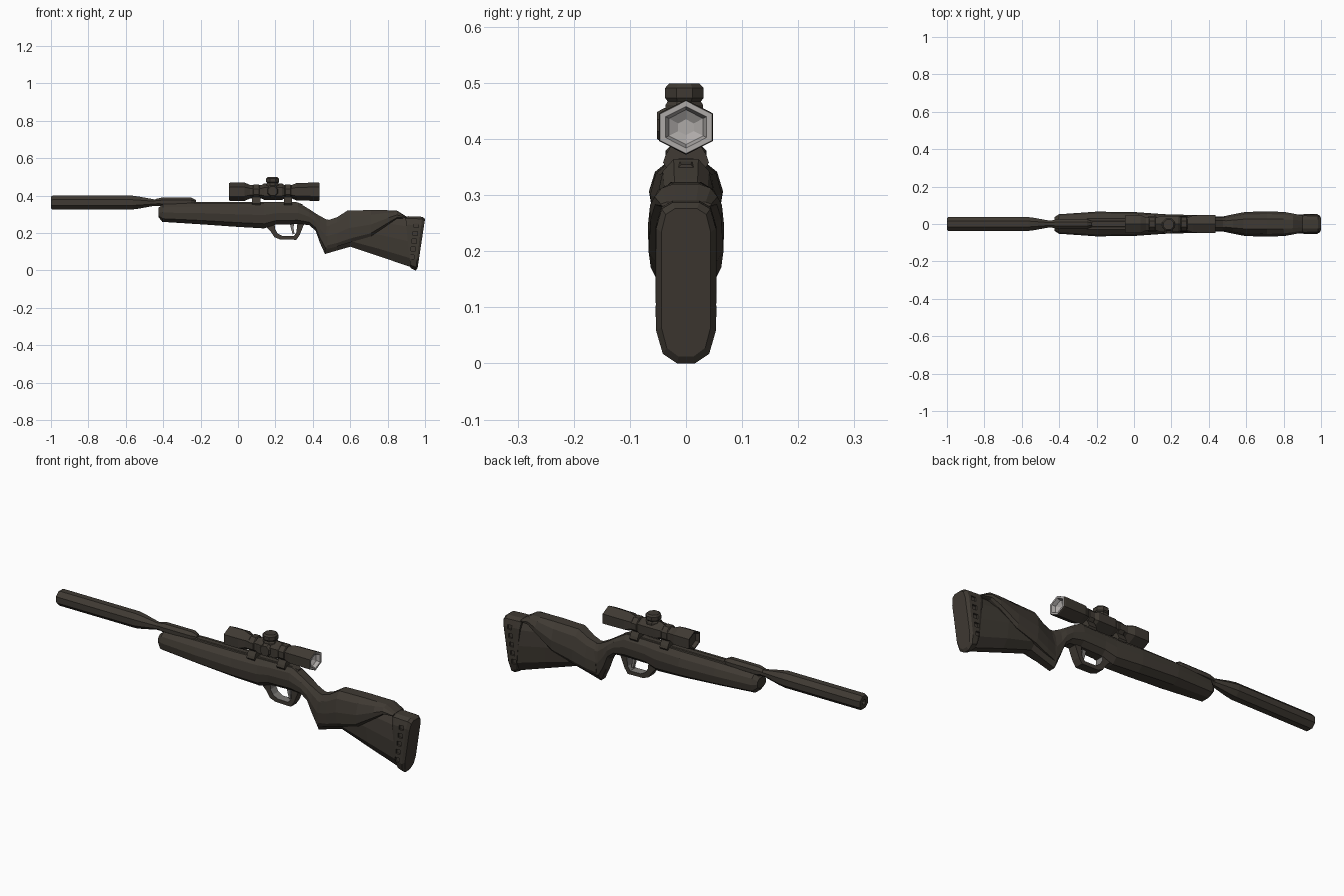
import bpy, bmesh, math
from mathutils import Vector


def material(name, rgb):
    m = bpy.data.materials.new(name)
    m.diffuse_color = (*rgb, 1)
    return m


DARK = material("dark_brown_black", (0.050, 0.042, 0.033))
METAL = material("worn_grey_metal", (0.20, 0.19, 0.18))
GLASS = material("pale_grey_glass", (0.42, 0.40, 0.39))


def finish(name, bm, mats):
    bmesh.ops.recalc_face_normals(bm, faces=bm.faces)
    me = bpy.data.meshes.new(name)
    bm.to_mesh(me)
    bm.free()
    for m in mats:
        me.materials.append(m)
    ob = bpy.data.objects.new(name, me)
    bpy.context.collection.objects.link(ob)
    return ob


def bridge(name, rings, mats=(DARK,), seg_mats=None, cap_mats=(0, 0)):
    """Skin a list of point rings, capping both ends."""
    bm = bmesh.new()
    vs = [[bm.verts.new(p) for p in r] for r in rings]
    n = len(vs[0])
    for s, (a, b) in enumerate(zip(vs, vs[1:])):
        for i in range(n):
            j = (i + 1) % n
            f = bm.faces.new((a[i], a[j], b[j], b[i]))
            f.material_index = seg_mats[s] if seg_mats else 0
    for ring, mi in zip((vs[0], vs[-1]), cap_mats):
        bm.faces.new(ring).material_index = mi
    return finish(name, bm, mats)


def loft(name, stations, half):
    """Station: bottom x, bottom z, top x, top z, half width. half: (width, height) fractions."""
    outline = list(half) + [(-w, h) for w, h in reversed(half)]
    rings = [[(xb + (xt - xb) * h, w * hw, zb + (zt - zb) * h) for w, h in outline]
             for xb, zb, xt, zt, hw in stations]
    return bridge(name, rings)


def lathe(name, profile, cz, sides=8, turn=0.5, sy=1.0, **kw):
    """Turn (x, radius) pairs about a line along x."""
    rings = []
    for x, r in profile:
        angs = [2 * math.pi * (i + turn) / sides for i in range(sides)]
        rings.append([(x, r * sy * math.sin(a), cz + r * math.cos(a)) for a in angs])
    return bridge(name, rings, **kw)


def upright(name, profile, cx, cy, base, axis, sides=8):
    """Turn (distance, radius) pairs about a line along the given axis."""
    q = Vector((0, 0, 1)).rotation_difference(Vector(axis))
    rings = []
    for d, r in profile:
        angs = [2 * math.pi * (i + 0.5) / sides for i in range(sides)]
        rings.append([Vector((cx, cy, base)) + q @ Vector((r * math.cos(a), r * math.sin(a), d))
                      for a in angs])
    return bridge(name, rings)


def prism(name, pts, hw, mats=(DARK,)):
    """Extrude an x-z outline across y."""
    return bridge(name, [[(x, y, z) for x, z in pts] for y in (-hw, hw)], mats)


# Stock: fore-end, pistol grip and lower butt in one loft
STOCK = [(0.45, 1), (0.84, 0.82), (1, 0.52), (0.9, 0.18), (0.42, 0)]
loft("stock", [
    (-0.425, 0.285, -0.425, 0.335, 0.036),
    (-0.405, 0.26, -0.40, 0.355, 0.052),
    (-0.20, 0.247, -0.20, 0.362, 0.066),
    (0.00, 0.233, 0.00, 0.362, 0.064),
    (0.14, 0.225, 0.14, 0.362, 0.054),
    (0.20, 0.245, 0.20, 0.362, 0.050),
    (0.32, 0.248, 0.32, 0.364, 0.049),
    (0.38, 0.243, 0.38, 0.328, 0.046),
    (0.415, 0.213, 0.415, 0.305, 0.043),
    (0.437, 0.15, 0.44, 0.29, 0.040),
    (0.465, 0.088, 0.475, 0.272, 0.040),
    (0.53, 0.107, 0.52, 0.268, 0.044),
    (0.60, 0.127, 0.59, 0.30, 0.050),
    (0.76, 0.074, 0.75, 0.30, 0.054),
    (0.925, 0.018, 0.90, 0.283, 0.050)], STOCK)

# Raised cheek piece with its stepped lower edge
loft("cheek_piece", [
    (0.475, 0.115, 0.485, 0.270, 0.041),
    (0.53, 0.128, 0.53, 0.285, 0.052),
    (0.60, 0.15, 0.585, 0.320, 0.064),
    (0.71, 0.182, 0.71, 0.323, 0.068),
    (0.81, 0.25, 0.80, 0.322, 0.064),
    (0.85, 0.278, 0.85, 0.320, 0.056),
    (0.90, 0.280, 0.90, 0.289, 0.045)],
    [(0.4, 1), (0.78, 0.82), (1, 0.45), (0.98, 0.12), (0.8, 0)])

# Recoil pad with shallow side notches
pad = loft("recoil_pad", [
    (0.922, 0.014, 0.895, 0.287, 0.050),
    (0.932, 0.008, 0.910, 0.290, 0.054),
    (0.950, 0.000, 0.985, 0.287, 0.053),
    (0.960, 0.012, 1.000, 0.276, 0.044)],
    [(0.45, 1), (0.82, 0.96), (1, 0.84), (1, 0.2), (0.78, 0.06), (0.3, 0)])
bm = bmesh.new()
for i in range(5):
    for side in (-1, 1):
        cube = bmesh.ops.create_cube(bm, size=1)["verts"]
        for v in cube:
            v.co = Vector((0.930 + 0.006 * i + v.co.x * 0.024,
                           side * 0.054 + v.co.y * 0.02,
                           0.072 + 0.042 * i + v.co.z * 0.022))
cutter = finish("pad_notch_cutter", bm, [DARK])
cutter.hide_render = True
cutter.hide_viewport = True
cut = pad.modifiers.new("notches", "BOOLEAN")
cut.operation, cut.solver, cut.object = "DIFFERENCE", "EXACT", cutter

# Receiver tube and barrel pivot block
lathe("receiver_tube", [(-0.25, 0.026), (-0.235, 0.034), (0.31, 0.034), (0.345, 0.022)], 0.334)
lathe("barrel_block", [(-0.44, 0.018), (-0.41, 0.025), (-0.25, 0.025), (-0.225, 0.012)],
      0.366, sy=1.15)

# Barrel neck and long muzzle tube with a recessed bore
lathe("barrel", [(-0.975, 0.012), (-1.0, 0.014), (-1.0, 0.034), (-0.992, 0.040), (-0.565, 0.040),
                 (-0.53, 0.035), (-0.45, 0.019), (-0.40, 0.019)], 0.363)

# Scope: hexagonal body with hollow ends and a pale rear lens
lathe("scope", [
    (-0.03, 0.034), (-0.048, 0.040), (-0.048, 0.046), (-0.042, 0.049), (0.035, 0.049),
    (0.065, 0.036), (0.125, 0.036), (0.14, 0.044), (0.235, 0.044), (0.25, 0.035),
    (0.285, 0.035), (0.315, 0.047), (0.43, 0.049), (0.436, 0.047), (0.436, 0.037),
    (0.418, 0.031), (0.408, 0.014)],
    0.421, sides=6, turn=0, sy=1.14, mats=(DARK, METAL, GLASS),
    seg_mats=[0] * 13 + [2, 2, 2], cap_mats=(0, 2))

# Adjustment turrets on top and on the near side
upright("top_turret", [(0, 0.036), (0.04, 0.036), (0.046, 0.032), (0.052, 0.037),
                       (0.070, 0.037), (0.078, 0.029)], 0.185, -0.003, 0.421, (0, 0, 1))
upright("side_turret", [(0, 0.034), (0.038, 0.034), (0.045, 0.030), (0.052, 0.026)],
        0.185, 0, 0.424, (0, -1, 0))

# Scope mounts: clamp foot and ring, repeated
for label, x in (("front", 0.098), ("rear", 0.267)):
    foot = [(0.028, 0.338), (0.041, 0.358), (0.036, 0.372), (0.024, 0.392)]
    ring = foot + [(-y, z) for y, z in reversed(foot)]
    bridge(label + "_mount_foot", [[(x + d, y, z) for y, z in ring] for d in (-0.022, 0.022)])
    lathe(label + "_mount_ring", [(x - 0.018, 0.037), (x - 0.014, 0.041), (x + 0.014, 0.041),
                                  (x + 0.018, 0.037)], 0.421, sides=8)

# Trigger guard: open band, inner faces in worn metal
outer = [(0.145, 0.238), (0.175, 0.208), (0.195, 0.178), (0.225, 0.166),
         (0.312, 0.164), (0.330, 0.190), (0.352, 0.245)]
inner = [(0.195, 0.258), (0.198, 0.222), (0.212, 0.198), (0.238, 0.184),
         (0.298, 0.183), (0.312, 0.203), (0.318, 0.258)]
bm = bmesh.new()
bands = [[[bm.verts.new((x, y, z)) for x, z in line] for y in (-0.022, 0.022)]
         for line in (outer, inner)]
(of, ob_), (nf, nb) = bands
for i in range(len(outer) - 1):
    for a, b, mi in ((of, ob_, 0), (nf, nb, 1), (of, nf, 0), (ob_, nb, 0)):
        bm.faces.new((a[i], a[i + 1], b[i + 1], b[i])).material_index = mi
for k in (0, -1):
    bm.faces.new((of[k], ob_[k], nb[k], nf[k]))
finish("trigger_guard", bm, [DARK, METAL])

# Trigger blade
prism("trigger", [(0.275, 0.262), (0.300, 0.262), (0.297, 0.225), (0.302, 0.196),
                  (0.292, 0.193), (0.284, 0.222)], 0.008, (METAL,))
